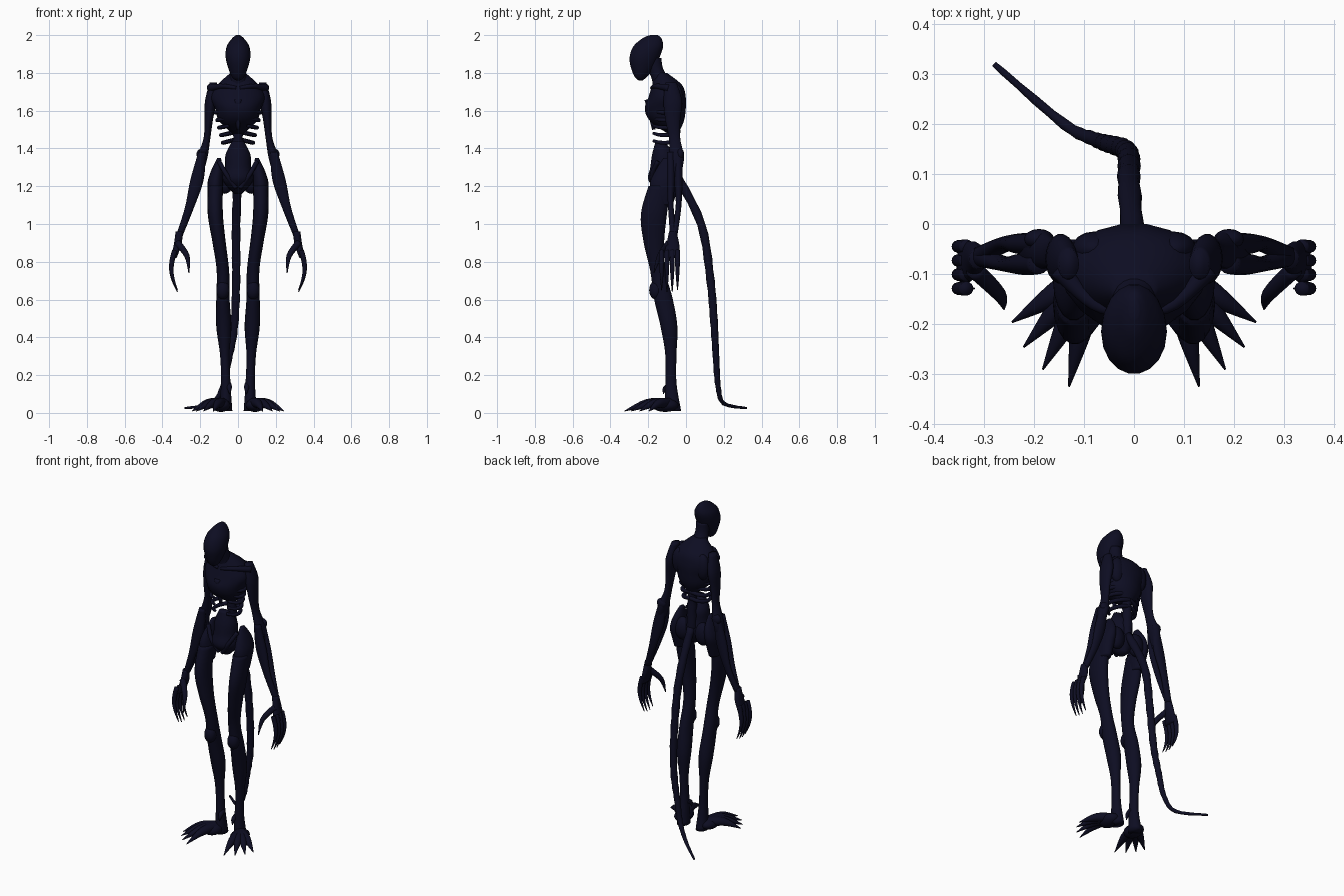
import bpy
import bmesh
import math
from mathutils import Vector

if "Cube" in bpy.data.objects:
    bpy.data.objects.remove(bpy.data.objects["Cube"], do_unlink=True)

# One dark skin colour
skin = bpy.data.materials.new("midnight_skin")
skin.use_nodes = True
skin.diffuse_color = (.004, .004, .016, 1)
skin.node_tree.nodes["Principled BSDF"].inputs["Base Color"].default_value = skin.diffuse_color


def finish(name, bm):
    """Turn a bmesh into a smooth shaded part."""
    bmesh.ops.recalc_face_normals(bm, faces=bm.faces)
    mesh = bpy.data.meshes.new(name)
    bm.to_mesh(mesh)
    bm.free()
    mesh.materials.append(skin)
    for face in mesh.polygons:
        face.use_smooth = True
    part = bpy.data.objects.new(name, mesh)
    bpy.context.collection.objects.link(part)


def smooth_path(rows, steps=5):
    """Catmull-Rom resampling of position and radius together."""
    result = []
    for i, (start, end) in enumerate(zip(rows, rows[1:])):
        before = rows[max(i - 1, 0)]
        after = rows[min(i + 2, len(rows) - 1)]
        slope_in, slope_out = (end - before) / 2, (after - start) / 2
        bend = (end - start) * 3 - slope_in * 2 - slope_out
        twist = (start - end) * 2 + slope_in + slope_out
        for step in range(steps):
            t = step / steps
            result.append(start + slope_in * t + bend * t * t + twist * t * t * t)
    return result + [rows[-1]]


def skin_rings(name, rings, mirror):
    """Join rings of points into a closed surface."""
    bm = bmesh.new()
    loops = []
    for ring in rings:
        loops.append([bm.verts.new((p.x * mirror, p.y, p.z)) for p in ring])
    for low, high in zip(loops, loops[1:]):
        for s in range(len(low)):
            bm.faces.new((low[s - 1], low[s], high[s], high[s - 1]))
    bm.faces.new(loops[0])
    bm.faces.new(loops[-1])
    finish(name, bm)


def oval(centre, across, deep, sides=18):
    angles = [math.tau * s / sides for s in range(sides)]
    return [centre + across * math.cos(a) + deep * math.sin(a) for a in angles]


def column(name, top, bottom, centre, width, thick, x=None, mirror=1, round_ends=False):
    """Level oval rings spaced between two heights."""
    count = len(centre)
    rows = []
    for i in range(count):
        f = i / (count - 1)
        if round_ends:
            f = (1 - math.cos(math.pi * f)) / 2
        height = top + (bottom - top) * f
        rows.append(Vector((x[i] if x else 0, centre[i], height, width[i], thick[i])))
    rings = [oval(row.xyz, Vector((row[3], 0, 0)), Vector((0, row[4], 0))) for row in smooth_path(rows)]
    skin_rings(name, rings, mirror)


def tube(name, points, start, end, mirror=1, knobs=0):
    """Round tube along points, with a swelling taper and optional knobs."""
    last = len(points) - 1
    rows = []
    for i, point in enumerate(points):
        rows.append(Vector((*point, end + (start - end) * (1 - (i / last) ** 2))))
    path = smooth_path(rows)
    rings = []
    across = Vector((1, 0, 0))
    for i, row in enumerate(path):
        along = (path[min(i + 1, len(path) - 1)].xyz - path[max(i - 1, 0)].xyz).normalized()
        across = across - along * across.dot(along)
        if across.length < .1:
            across = along.orthogonal()
        across.normalize()
        radius = row.w * (1 + knobs * math.cos(i * math.pi))
        rings.append(oval(row.xyz, across * radius, along.cross(across) * radius))
    skin_rings(name, rings, mirror)


def ball(name, centre, size, mirror=1):
    bm = bmesh.new()
    bmesh.ops.create_uvsphere(bm, u_segments=16, v_segments=10, radius=1)
    for vert in bm.verts:
        spot = [c + v * s for c, v, s in zip(centre, vert.co, size)]
        vert.co = (spot[0] * mirror, spot[1], spot[2])
    finish(name, bm)


# Smooth eyeless head, pointed at the chin
column("head", top=2, bottom=1.76, round_ends=True,
       centre=[-.17, -.18, -.2, -.22, -.23, -.24, -.24],
       width=[.01, .03, .06, .065, .05, .03, .01],
       thick=[.02, .05, .08, .08, .06, .03, .01])
column("neck", top=1.88, bottom=1.7, centre=[-.17, -.16, -.13, -.1],
       width=[.04, .04, .05, .08], thick=[.04, .04, .05, .07])

# Trunk
column("chest", top=1.8, bottom=1.48, centre=[-.13, -.1, -.1, -.11, -.1, -.07],
       width=[.04, .11, .145, .12, .1, .03], thick=[.03, .08, .1, .11, .09, .03])
column("belly", top=1.44, bottom=1.16, centre=[-.14, -.12, -.12, -.12, -.1],
       width=[.03, .065, .07, .08, .02], thick=[.02, .06, .07, .08, .03])
tube("spine", [(0, -.04, 1.65), (0, -.06, 1.5), (0, -.06, 1.4), (0, -.06, 1.25)],
     start=.025, end=.03, knobs=.1)
tube("breastbone", [(0, -.2, 1.66), (0, -.17, 1.5)], start=.02, end=.01)

for side, mirror in (("right", -1), ("left", 1)):
    # Ribs sweep round from the spine and droop at the flank
    for rib in range(5):
        reach = .12 - rib * .01
        arc = [math.pi * step / 6 for step in range(6)]
        points = [(reach * math.sin(a), -.11 + .07 * math.cos(a), 1.61 - rib * .04 - .02 * math.sin(a))
                  for a in arc]
        tube(f"{side}_rib_{rib}", points, start=.012, end=.008, mirror=mirror)
    tube(f"{side}_collar_bone", [(.01, -.18, 1.72), (.08, -.16, 1.73), (.15, -.09, 1.72)],
         start=.01, end=.02, mirror=mirror)
    ball(f"{side}_shoulder_blade", (.08, -.05, 1.66), (.045, .035, .08), mirror)
    tube(f"{side}_groin_ridge", [(.1, -.15, 1.33), (.06, -.18, 1.26), (.01, -.17, 1.19)],
         start=.012, end=.012, mirror=mirror)

    # Hip and leg
    column(f"{side}_hip", top=1.35, bottom=1.1, mirror=mirror,
           x=[.1, .11, .12, .12, .12], centre=[-.1, -.1, -.11, -.12, -.12],
           width=[.01, .03, .04, .04, .03], thick=[.02, .06, .08, .07, .05])
    ball(f"{side}_buttock", (.07, -.07, 1.23), (.05, .04, .07), mirror)
    column(f"{side}_leg", top=1.2, bottom=.01, mirror=mirror,
           x=[.12, .12, .1, .08, .08, .075, .07, .065, .065],
           centre=[-.14, -.17, -.17, -.15, -.12, -.09, -.08, -.08, -.07],
           width=[.04, .04, .035, .033, .035, .04, .025, .025, .035],
           thick=[.06, .07, .055, .04, .05, .045, .03, .03, .045])
    ball(f"{side}_kneecap", (.08, -.16, .65), (.035, .035, .05), mirror)

    # Foot with four clawed toes fanning outward
    ball(f"{side}_instep", (.09, -.11, .04), (.05, .07, .035), mirror)
    tube(f"{side}_ankle_spur", [(.05, -.08, .15), (.045, -.11, .13), (.045, -.12, .1)],
         start=.016, end=.002, mirror=mirror)
    for toe in range(4):
        fan = math.radians(12 + 15 * toe)
        heading = Vector((math.sin(fan), -math.cos(fan), 0)) * (.24 - toe * .015)
        base = Vector((.08, -.09, .05))
        drop = Vector((0, 0, -.04))
        tube(f"{side}_toe_{toe}", [base, base + heading / 2, base + heading + drop],
             start=.03, end=.002, mirror=mirror)

    # Upper arm and elbow
    column(f"{side}_upper_arm", top=1.75, bottom=1.25, mirror=mirror,
           x=[.13, .145, .155, .165, .19, .21], centre=[-.08, -.07, -.07, -.06, -.05, -.06],
           width=[.02, .03, .022, .018, .028, .02], thick=[.03, .05, .04, .03, .04, .03])
    ball(f"{side}_elbow", (.19, -.03, 1.37), (.03, .02, .03), mirror)

    # Forearm made of two long bones, parted by a slit
    for bone, y in (("rear", -.04), ("front", -.08)):
        column(f"{side}_{bone}_forearm", top=1.38, bottom=.94, mirror=mirror,
               x=[.19, .217, .257, .31], centre=[y, y, y, -.065],
               width=[.02, .035, .024, .018], thick=[.02, .022, .015, .02])

    # Hand with curled fingers and a long thumb
    column(f"{side}_palm", top=.96, bottom=.82, mirror=mirror, x=[.31, .32, .34],
           centre=[-.07, -.07, -.08], width=[.02, .02, .015], thick=[.02, .035, .045])
    for finger in range(4):
        y = -.045 - finger * .028
        length = .225 - abs(finger - 1.5) * .01
        points = []
        for step in range(5):
            t = step / 4
            points.append((.335 - .015 * t + .025 * math.sin(math.pi * t), y, .86 - length * t))
        tube(f"{side}_finger_{finger}", points, start=.014, end=.002, mirror=mirror)
    tube(f"{side}_thumb", [(.32, -.09, .9), (.27, -.14, .83), (.26, -.17, .74)],
         start=.018, end=.002, mirror=mirror)

# Long knobbly tail curling out over the ground
tube("tail", [(0, -.05, 1.26), (-.01, .08, 1), (-.01, .13, .7), (-.02, .15, .45),
              (-.05, .16, .28), (-.08, .17, .14), (-.14, .2, .05), (-.28, .32, .025)],
     start=.023, end=.006, knobs=.06)
